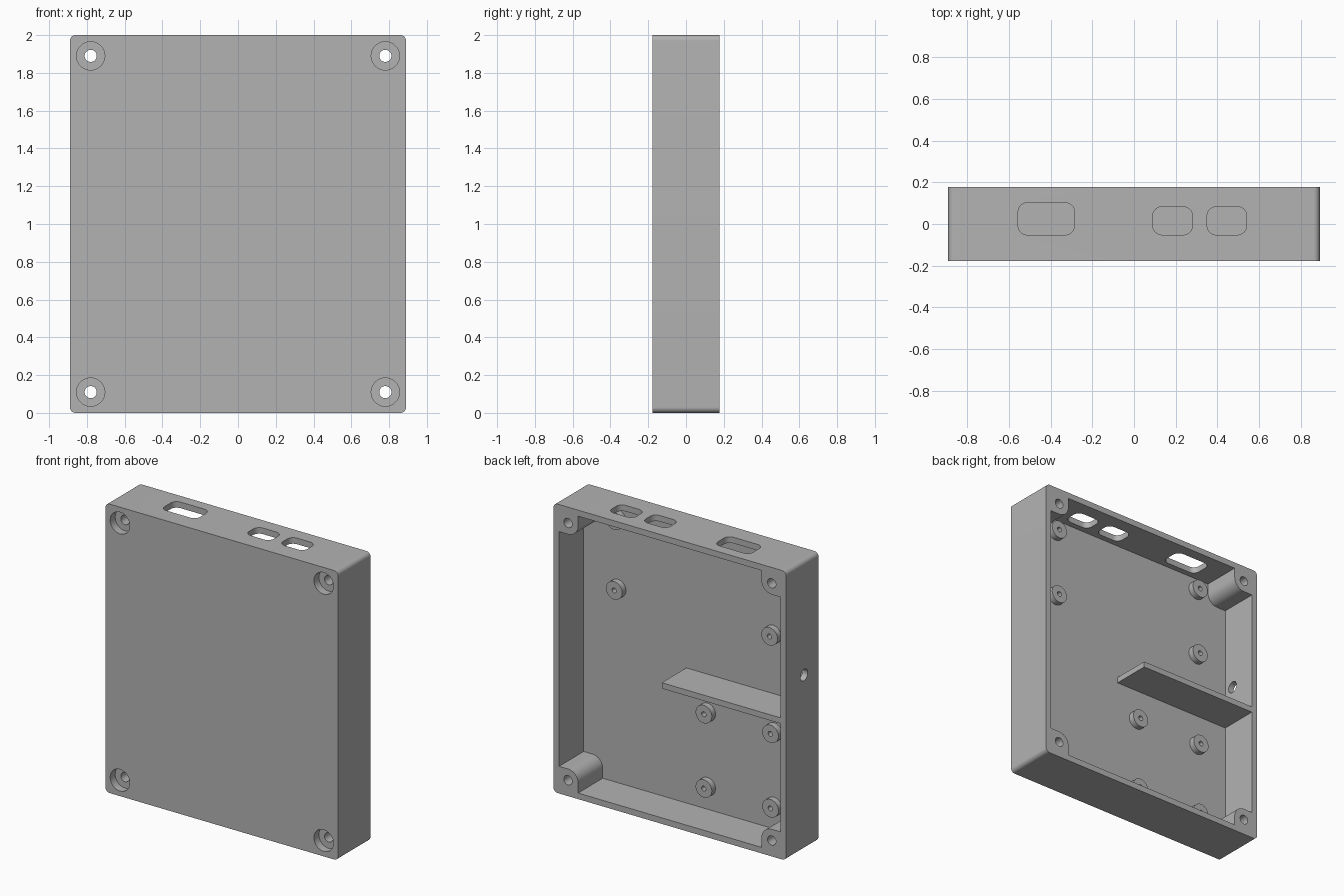
import bpy, bmesh
from math import cos, sin, pi, radians

cube = bpy.data.objects.get("Cube")
if cube:
    bpy.data.objects.remove(cube, do_unlink=True)

grey = bpy.data.materials.new("plain grey")
grey.use_nodes = True
COLOUR = (0.45, 0.45, 0.45, 1)
grey.diffuse_color = COLOUR
grey.node_tree.nodes["Principled BSDF"].inputs["Base Color"].default_value = COLOUR

# Main dimensions
W, H, MID = 0.89, 2.0, 1.0            # half width, height, middle height
BACK, FRONT, FLOOR = 0.177, -0.177, -0.092
WALL = 0.042
SCREW_X, SCREW_Z = 0.78, 0.89         # screw offsets from the case centre
POST_R = 0.078


def arc(cx, cy, r, start, sweep, n=12):
    return [(cx + r * cos(radians(start + sweep * i / n)),
             cy + r * sin(radians(start + sweep * i / n))) for i in range(n + 1)]


def circle(cx, cy, r, n=40):
    return arc(cx, cy, r, 0, 360, n)[:-1]


def rounded_rect(x0, x1, y0, y1, r):
    return (arc(x1 - r, y1 - r, r, 0, 90) + arc(x0 + r, y1 - r, r, 90, 90)
            + arc(x0 + r, y0 + r, r, 180, 90) + arc(x1 - r, y0 + r, r, 270, 90))


def prism(name, outline, axis, lo, hi):
    """Extrude a closed outline along one axis."""
    place = {"X": lambda a, b, d: (d, a, b),
             "Y": lambda a, b, d: (a, d, b),
             "Z": lambda a, b, d: (a, b, d)}[axis]
    bm = bmesh.new()
    low = [bm.verts.new(place(a, b, lo)) for a, b in outline]
    high = [bm.verts.new(place(a, b, hi)) for a, b in outline]
    bm.faces.new(low)
    bm.faces.new(high)
    for i in range(len(low)):
        j = (i + 1) % len(low)
        bm.faces.new((low[i], low[j], high[j], high[i]))
    bmesh.ops.recalc_face_normals(bm, faces=bm.faces)
    mesh = bpy.data.meshes.new(name)
    bm.to_mesh(mesh)
    bm.free()
    mesh.materials.append(grey)
    ob = bpy.data.objects.new(name, mesh)
    bpy.context.collection.objects.link(ob)
    return ob


def activate(ob):
    bpy.ops.object.select_all(action="DESELECT")
    ob.select_set(True)
    bpy.context.view_layer.objects.active = ob


def cut(ob, outline, axis, lo, hi):
    cutter = prism("cutter", outline, axis, lo, hi)
    cutter.hide_render = True
    mod = ob.modifiers.new("cut", "BOOLEAN")
    mod.operation, mod.solver, mod.object = "DIFFERENCE", "EXACT", cutter
    activate(ob)
    bpy.ops.object.modifier_apply(modifier=mod.name)
    bpy.data.objects.remove(cutter, do_unlink=True)


def smooth(ob):
    activate(ob)
    bpy.ops.object.shade_smooth_by_angle(angle=radians(30))


# Case: rounded block
case = prism("case", rounded_rect(-W, W, 0, H, 0.03), "Y", FRONT, BACK)

# Open-backed cavity, notched round the four screw posts
corner = ([(W - WALL, SCREW_Z - POST_R)]
          + arc(SCREW_X, SCREW_Z, POST_R, 270, -90)
          + [(SCREW_X - POST_R, MID - WALL)])
cavity = []
for sx, sz in ((1, 1), (-1, 1), (-1, -1), (1, -1)):
    part = [(sx * x, MID + sz * z) for x, z in corner]
    cavity += part if sx * sz > 0 else part[::-1]
cut(case, cavity, "Y", FLOOR, 0.3)

# Counterbored screw holes
for sx in (-1, 1):
    for sz in (-1, 1):
        x, z = sx * SCREW_X, MID + sz * SCREW_Z
        cut(case, circle(x, z, 0.075), "Y", -0.3, FRONT + 0.055)
        cut(case, circle(x, z, 0.032), "Y", -0.3, 0.3)

# Port openings through the top wall
for x0, x1, y1 in ((-0.555, -0.285, 0.102), (0.09, 0.28, 0.083), (0.35, 0.54, 0.083)):
    cut(case, rounded_rect(x0, x1, -0.052, y1, 0.045), "Z", H - 0.1, H + 0.1)

# Cable hole through the side wall
cut(case, circle(-0.02, 1.21, 0.04), "X", -W - 0.1, -W + 0.1)
smooth(case)

# Divider shelf
prism("divider_shelf", [(-W + 0.02, 0.937), (0.062, 0.937), (0.062, 0.977),
                        (-W + 0.02, 0.977)], "Y", FLOOR - 0.01, BACK - 0.0005)

# Board standoffs with pilot holes, sharing one mesh
standoff = prism("standoff", circle(0, 0, 0.062), "Y", FLOOR - 0.01, -0.051)
cut(standoff, circle(0, 0, 0.017, 24), "Y", FLOOR, 0.1)
smooth(standoff)
spots = [(x, z) for x in (-0.603, 0.586) for z in (1.388, 1.87)]
spots += [(x, z) for x in (-0.61, -0.1) for z in (0.2, 0.715)]
for i, (x, z) in enumerate(spots):
    ob = standoff
    if i:
        ob = standoff.copy()
        bpy.context.collection.objects.link(ob)
    ob.name = f"standoff_{i + 1}"
    ob.location = (x, 0, z)
